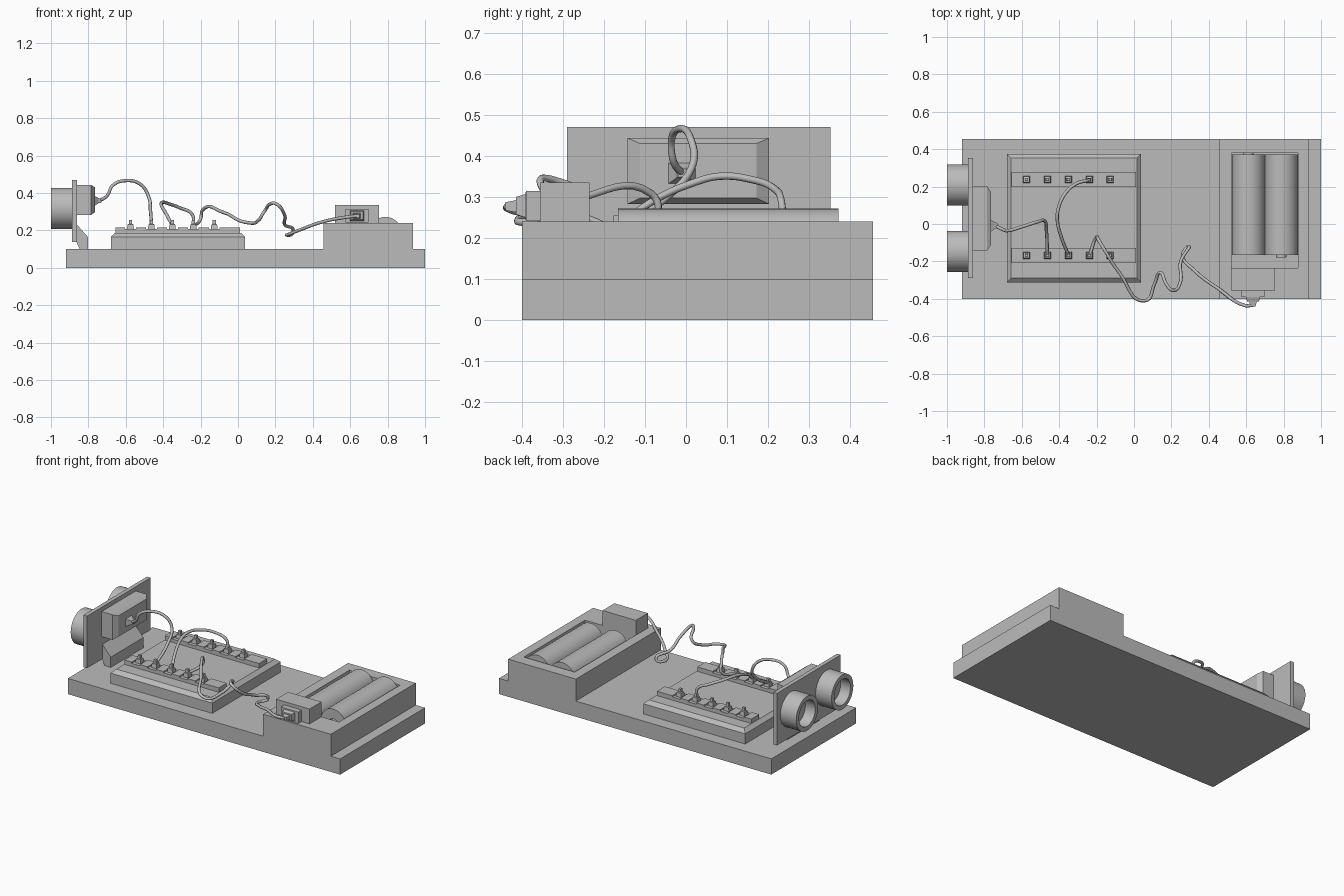
import bpy, bmesh, math
from mathutils import Vector

cube = bpy.data.objects.get("Cube")
if cube:
    bpy.data.objects.remove(cube, do_unlink=True)

# One plain grey for the whole model
grey = bpy.data.materials.new("plain_grey")
grey.use_nodes = True
grey.diffuse_color = (0.5, 0.5, 0.5, 1)
grey.node_tree.nodes["Principled BSDF"].inputs["Base Color"].default_value = (0.5, 0.5, 0.5, 1)


def add(name, data):
    data.materials.append(grey)
    ob = bpy.data.objects.new(name, data)
    bpy.context.scene.collection.objects.link(ob)
    return ob


def finish(name, bm, smooth=False):
    bmesh.ops.remove_doubles(bm, verts=bm.verts, dist=0.0001)
    bmesh.ops.recalc_face_normals(bm, faces=bm.faces)
    me = bpy.data.meshes.new(name)
    bm.to_mesh(me)
    bm.free()
    if smooth:
        me.shade_smooth()
        me.set_sharp_from_angle(angle=math.radians(35))
    return add(name, me)


def loft(name, axis, rings):
    """Stack rectangles (position, u0, u1, v0, v1) along an axis."""
    bm = bmesh.new()
    loops = []
    for t, u0, u1, v0, v1 in rings:
        loop = []
        for u, v in ((u0, v0), (u1, v0), (u1, v1), (u0, v1)):
            co = [u, v]
            co.insert(axis, t)
            loop.append(bm.verts.new(co))
        loops.append(loop)
    for a, b in zip(loops, loops[1:]):
        for i in range(4):
            j = (i + 1) % 4
            bm.faces.new((a[i], a[j], b[j], b[i]))
    bm.faces.new(loops[0])
    bm.faces.new(loops[-1])
    return finish(name, bm)


def prism(bm, profile, y0, y1):
    """Extrude an (x, z) outline along y."""
    face = bm.faces.new([bm.verts.new((x, y0, z)) for x, z in profile])
    out = bmesh.ops.extrude_face_region(bm, geom=[face])["geom"]
    bmesh.ops.translate(bm, vec=(0, y1 - y0, 0),
                        verts=[v for v in out if isinstance(v, bmesh.types.BMVert)])
    bmesh.ops.recalc_face_normals(bm, faces=bm.faces)


def lathe(name, centre, axis, profile, steps=32):
    """Spin (offset, radius) points about an axis through the centre."""
    bm = bmesh.new()
    verts = [bm.verts.new(Vector(centre) + axis * t + Vector((0, 0, r))) for t, r in profile]
    edges = [bm.edges.new(pair) for pair in zip(verts, verts[1:])]
    bmesh.ops.spin(bm, geom=verts + edges, cent=centre, axis=axis,
                   angle=math.tau, steps=steps)
    return finish(name, bm, smooth=True)


def wire(name, points):
    cu = bpy.data.curves.new(name, "CURVE")
    cu.dimensions = "3D"
    cu.bevel_depth = 0.009
    cu.bevel_resolution = 2
    cu.resolution_u = 8
    cu.use_fill_caps = True
    sp = cu.splines.new("BEZIER")
    sp.bezier_points.add(len(points) - 1)
    for bp, co in zip(sp.bezier_points, points):
        bp.co = co
        bp.handle_left_type = bp.handle_right_type = "AUTO"
    return add(name, cu)


X, Y = Vector((1, 0, 0)), Vector((0, 1, 0))

# Base plate with the raised battery block and its sunken pocket
bm = bmesh.new()
prism(bm, [(-0.92, 0), (1, 0), (1, 0.1), (0.935, 0.1), (0.935, 0.24),
           (0.458, 0.24), (0.458, 0.1), (-0.92, 0.1)], -0.4, 0.455)
top = max(bm.faces, key=lambda f: f.calc_center_median().z)
bmesh.ops.inset_individual(bm, faces=[top], thickness=0.03)
for v in top.verts:
    v.co.x = 0.52 if v.co.x < 0.7 else 0.877
    v.co.y = -0.235 if v.co.y < 0 else 0.38
bmesh.ops.inset_individual(bm, faces=[top], thickness=0, depth=-0.13)
finish("base", bm)

# Batteries, laid in opposite directions
for name, x, d in (("left_battery", 0.788, -1), ("right_battery", 0.612, 1)):
    lathe(name, (x, 0.103, 0.184), Y * d,
          [(-0.268, 0), (-0.268, 0.088), (0.268, 0.088), (0.268, 0.028),
           (0.282, 0.028), (0.282, 0)])

# Battery outlet box, socket and plug
loft("outlet_box", 2, [(0.235, 0.518, 0.753, -0.355, -0.235),
                       (0.335, 0.518, 0.753, -0.355, -0.235)])
loft("outlet_socket", 1, [(-0.35, 0.575, 0.698, 0.241, 0.314),
                          (-0.39, 0.575, 0.698, 0.241, 0.314),
                          (-0.391, 0.598, 0.675, 0.25, 0.307),
                          (-0.414, 0.605, 0.668, 0.257, 0.3)])
loft("outlet_plug", 1, [(-0.41, 0.615, 0.657, 0.262, 0.293),
                        (-0.44, 0.622, 0.65, 0.267, 0.287)])

# Circuit board with a chamfered top edge
loft("circuit_board", 2, [(0.095, -0.68, 0.038, -0.313, 0.375),
                          (0.165, -0.68, 0.038, -0.313, 0.375),
                          (0.187, -0.657, 0.015, -0.288, 0.352)])

# Two notched terminal strips with five pins each
pins = [-0.575 + 0.112 * i for i in range(5)]
stops = [-0.655] + [p + s * 0.029 for p in pins for s in (-1, 1)] + [0.01]
for side, yc in (("front", -0.168), ("back", 0.238)):
    y0, y1 = yc - 0.04, yc + 0.04
    loft(side + "_strip", 2, [(0.185, -0.655, 0.01, y0, y1), (0.207, -0.655, 0.01, y0, y1)])
    for x0, x1 in zip(stops[::2], stops[1::2]):
        loft(side + "_strip_divider", 2, [(0.2, x0, x1, y0, y1), (0.215, x0, x1, y0, y1)])
    for p in pins:
        loft(side + "_pin", 2, [(z, p - r, p + r, yc - r, yc + r) for z, r in
                                ((0.205, 0.019), (0.232, 0.015), (0.234, 0.009), (0.255, 0.008))])

# Upright sensor plate, its foot and its rear connector
loft("sensor_plate", 0, [(-0.888, -0.29, 0.352, 0.138, 0.47),
                         (-0.862, -0.29, 0.352, 0.138, 0.47)])
bm = bmesh.new()
prism(bm, [(-0.865, 0.14), (-0.845, 0.098), (-0.803, 0.098), (-0.803, 0.165),
           (-0.865, 0.235)], -0.135, 0.195)
finish("sensor_foot", bm)
loft("sensor_connector", 0, [(-0.865, -0.142, 0.202, 0.283, 0.443),
                             (-0.785, -0.142, 0.202, 0.283, 0.443),
                             (-0.765, -0.112, 0.172, 0.297, 0.43)])
loft("sensor_plug", 0, [(-0.77, -0.047, 0.027, 0.33, 0.385),
                        (-0.745, -0.025, 0.01, 0.345, 0.372),
                        (-0.73, -0.02, 0.005, 0.348, 0.368)])

# Two hollow sensor barrels
for name, y in (("left_barrel", 0.208), ("right_barrel", -0.147)):
    lathe(name, (-0.88, y, 0.317), -X,
          [(0, 0), (0, 0.11), (0.12, 0.11), (0.12, 0.082), (0.05, 0.082), (0.05, 0)])

# Loose wires
wire("sensor_wire", [
    (-0.74, -0.01, 0.358), (-0.70, -0.03, 0.385), (-0.67, -0.035, 0.44),
    (-0.60, -0.015, 0.466), (-0.52, 0.01, 0.445), (-0.478, 0.017, 0.38),
    (-0.468, -0.04, 0.305), (-0.463, -0.168, 0.225)])
wire("jumper_wire", [
    (-0.238, 0.235, 0.225), (-0.245, 0.233, 0.285), (-0.31, 0.215, 0.32),
    (-0.37, 0.16, 0.342), (-0.405, 0.08, 0.35), (-0.41, 0.02, 0.335),
    (-0.385, -0.08, 0.29), (-0.35, -0.168, 0.225)])
wire("power_wire", [
    (-0.238, -0.168, 0.225), (-0.2, -0.07, 0.262), (-0.19, -0.085, 0.308),
    (-0.075, -0.265, 0.295), (0.06, -0.41, 0.24), (0.11, -0.32, 0.255),
    (0.14, -0.26, 0.3), (0.175, -0.325, 0.342), (0.207, -0.355, 0.34),
    (0.248, -0.31, 0.285), (0.25, -0.2, 0.23), (0.295, -0.12, 0.19),
    (0.26, -0.165, 0.175), (0.325, -0.25, 0.2), (0.45, -0.345, 0.245),
    (0.59, -0.435, 0.272), (0.636, -0.435, 0.277)])
